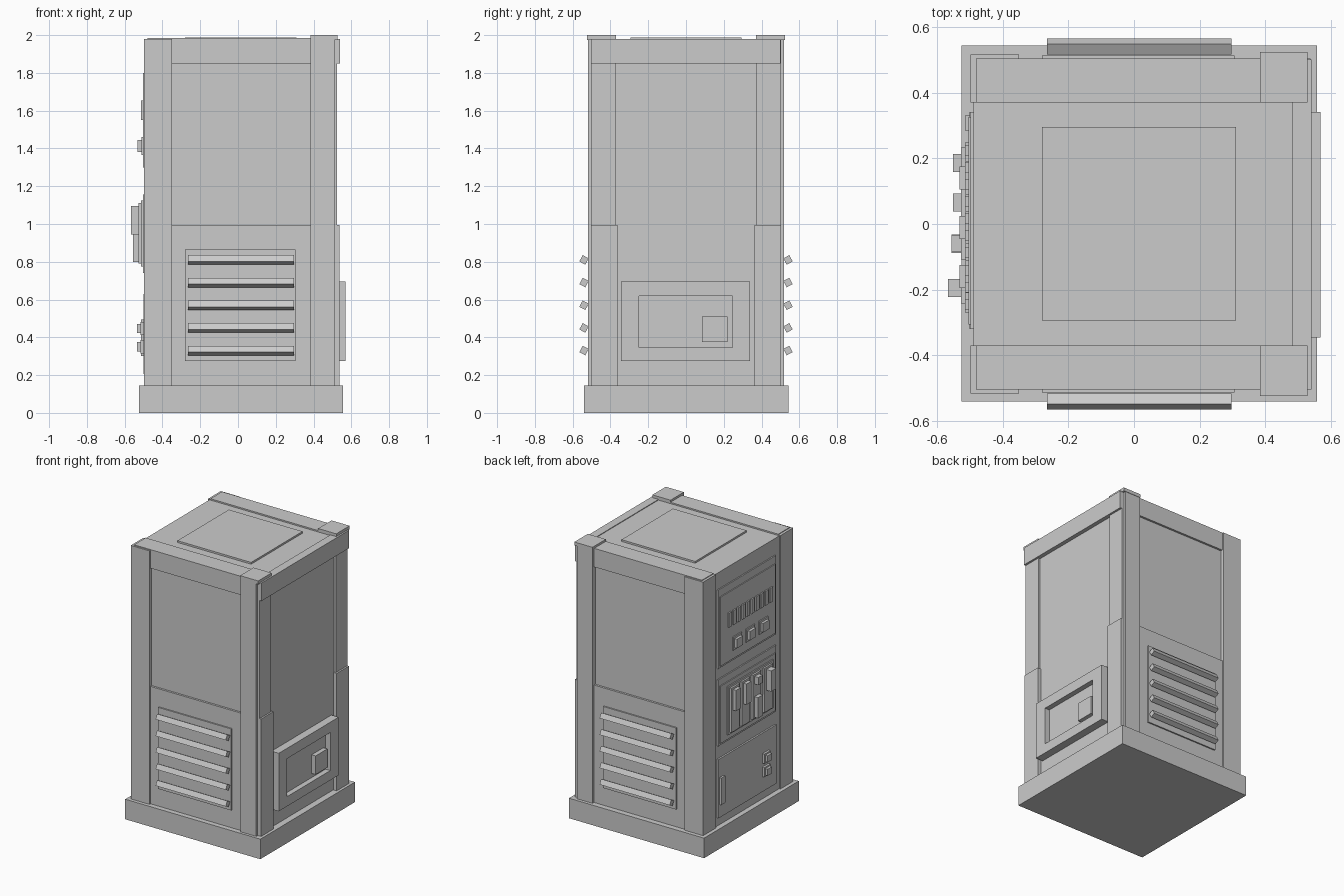
import bpy, math

grey = bpy.data.materials.new("cabinet_grey")
grey.diffuse_color = (0.6, 0.6, 0.6, 1)


def box(name, x, y, z, rot_x=0.0):
    """Box spanning the (min, max) ranges, optionally tilted about x."""
    bpy.ops.mesh.primitive_cube_add(
        size=1, location=[(a + b) / 2 for a, b in (x, y, z)], rotation=(rot_x, 0, 0))
    ob = bpy.context.object
    ob.name = name
    ob.scale = [b - a for a, b in (x, y, z)]
    ob.data.materials.append(grey)
    return ob


def span(c, w):
    return (c - w / 2, c + w / 2)


def left_box(name, depth, y, z):
    """Part on the left side, reaching out to x = -depth."""
    return box(name, (-depth, -0.48), y, z)


# Base and body
box("base", (-0.525, 0.557), (-0.54, 0.543), (0, 0.145))
box("body", (-0.488, 0.51), (-0.488, 0.488), (0.14, 1.975))
box("roof_panel", (-0.28, 0.31), (-0.293, 0.295), (1.96, 1.988))

# Parts mirrored on front (s = -1) and back (s = 1)
for s, side in ((-1, "front"), (1, "back")):
    def fb(name, x, y0, y1, z, rot=0.0):
        return box(side + "_" + name, x, tuple(sorted((s * y0, s * y1))), z, rot)

    # Corner posts
    fb("left_post", (-0.498, -0.35), 0.37, 0.515, (0.14, 1.98))
    fb("right_post", (0.385, 0.51), 0.37, 0.52, (0.14, 1.99))
    fb("right_post_side", (0.385, 0.525), 0.37, 0.503, (0.14, 1.99))
    fb("right_post_cap", (0.383, 0.528), 0.37, 0.523, (1.975, 2.0))
    # Top beam, lower panel
    fb("top_beam", (-0.48, 0.385), 0.37, 0.503, (1.85, 1.985))
    fb("lower_panel", (-0.35, 0.385), 0.40, 0.503, (0.14, 0.995))
    # Vent with tilted louvres
    fb("vent_plate", (-0.28, 0.305), 0.48, 0.513, (0.275, 0.865))
    for i in range(5):
        fb("louvre_%d" % i, (-0.265, 0.297), 0.522, 0.558,
           span(0.33 + 0.12 * i, 0.038), s * math.radians(28))
    # Thick lower guard on the right side
    fb("right_lower_guard", (0.48, 0.537), 0.362, 0.503, (0.14, 0.995))

# Right side: top band
box("right_top_band", (0.48, 0.54), (-0.503, 0.5), (1.85, 1.98))

# Right side: control box with recessed window
X = (0.49, 0.568)
box("control_frame_top", X, (-0.345, 0.34), (0.62, 0.695))
box("control_frame_bottom", X, (-0.345, 0.34), (0.275, 0.345))
box("control_frame_front", X, (-0.345, -0.25), (0.345, 0.62))
box("control_frame_back", X, (0.245, 0.34), (0.345, 0.62))
box("control_recess", (0.49, 0.53), (-0.25, 0.245), (0.345, 0.62))
box("control_latch", (0.49, 0.562), (0.085, 0.22), (0.375, 0.51))

# Left side: three panels
Y = (-0.32, 0.34)
left_box("upper_panel", 0.497, Y, (1.285, 1.855))
left_box("upper_panel_face", 0.504, (-0.305, 0.325), (1.30, 1.80))
left_box("middle_panel", 0.497, Y, (0.725, 1.205))
left_box("middle_panel_face", 0.504, (-0.305, 0.325), (0.74, 1.155))
left_box("door", 0.500, Y, (0.205, 0.63))

# Upper panel: row of slats and three push buttons
for i in range(10):
    left_box("slat_%d" % i, 0.514, span(0.224 - 0.052 * i, 0.032), (1.55, 1.655))
for i in range(3):
    y = 0.14 - 0.15 * i
    left_box("button_plate_%d" % i, 0.512, span(y, 0.10), (1.365, 1.46))
    left_box("button_%d" % i, 0.531, span(y, 0.07), (1.38, 1.445))

# Middle panel: switch board with levers
left_box("switch_board", 0.513, (-0.27, 0.25), (0.775, 1.125))
for i, (y, z, d) in enumerate(((0.185, 0.945, 0.55), (0.065, 0.945, 0.55),
                               (-0.06, 0.80, 0.555), (-0.195, 0.945, 0.566))):
    left_box("lever_plate_%d" % i, 0.526, span(y, 0.095), (0.79, 1.11))
    left_box("lever_%d" % i, d, span(y, 0.055), (z, z + 0.15))
left_box("small_switch", 0.555, span(-0.06, 0.05), (1.04, 1.095))

# Door: hinge and two knobs
left_box("door_hinge", 0.514, (0.285, 0.33), (0.30, 0.495))
for i, z in enumerate((0.35, 0.447)):
    left_box("knob_plate_%d" % i, 0.516, span(-0.195, 0.07), span(z, 0.07))
    left_box("knob_%d" % i, 0.535, span(-0.195, 0.05), span(z, 0.048))
